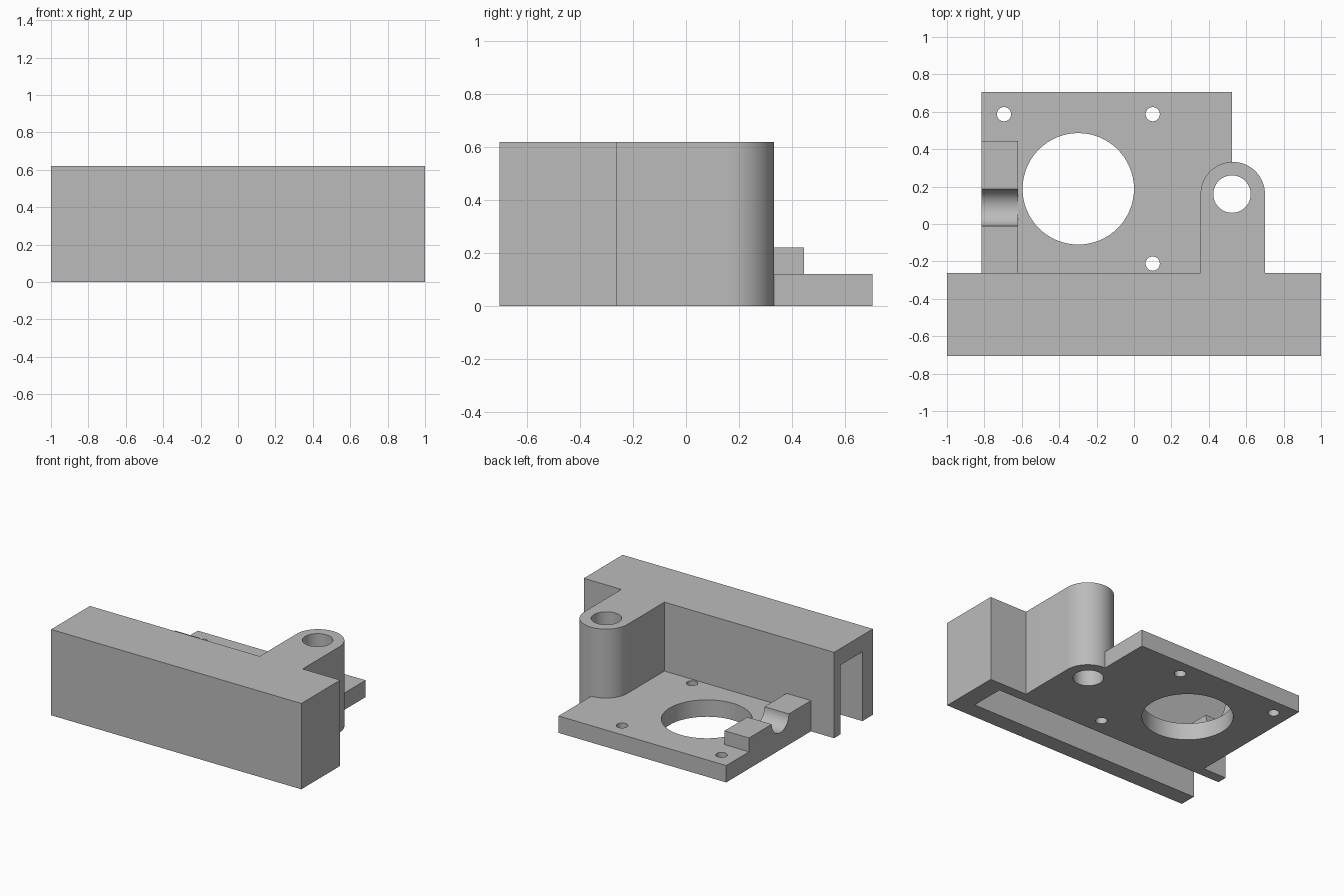
import bpy
import bmesh
from math import cos, sin, pi, radians
from mathutils import Matrix

if "Cube" in bpy.data.objects:
    bpy.data.objects.remove(bpy.data.objects["Cube"], do_unlink=True)

GREY = (0.5, 0.5, 0.5, 1)
grey = bpy.data.materials.new("plain grey")
grey.diffuse_color = GREY
grey.use_nodes = True
grey.node_tree.nodes["Principled BSDF"].inputs["Base Color"].default_value = GREY

HEIGHT, PLATE_TOP, RAIL_TOP = 0.62, 0.122, 0.222
BLOCK_BACK = -0.262
BOSS_X, BOSS_Y, BOSS_R = 0.528, 0.16, 0.172


def finish(name, bm):
    bmesh.ops.recalc_face_normals(bm, faces=bm.faces)
    mesh = bpy.data.meshes.new(name)
    bm.to_mesh(mesh)
    bm.free()
    mesh.materials.append(grey)
    obj = bpy.data.objects.new(name, mesh)
    bpy.context.collection.objects.link(obj)
    return obj


def prism(name, outline, z0, z1):
    """Extrude an outline in the ground plane from z0 to z1."""
    bm = bmesh.new()
    face = bm.faces.new([bm.verts.new((x, y, z0)) for x, y in outline])
    side = bmesh.ops.extrude_face_region(bm, geom=[face])["geom"]
    top = [v for v in side if isinstance(v, bmesh.types.BMVert)]
    bmesh.ops.translate(bm, verts=top, vec=(0, 0, z1 - z0))
    return finish(name, bm)


def box(name, x0, x1, y0, y1, z0, z1):
    return prism(name, [(x0, y0), (x1, y0), (x1, y1), (x0, y1)], z0, z1)


def cylinder(name, centre, radius, length, axis="Z", sides=64):
    bm = bmesh.new()
    turn = Matrix.Rotation(pi / 2, 4, "Y") if axis == "X" else Matrix()
    bmesh.ops.create_cone(bm, cap_ends=True, segments=sides, radius1=radius,
                          radius2=radius, depth=length,
                          matrix=Matrix.Translation(centre) @ turn)
    return finish(name, bm)


def combine(target, other, operation):
    """Apply a boolean and remove the helper object."""
    mod = target.modifiers.new(operation.lower(), "BOOLEAN")
    mod.operation, mod.object, mod.solver = operation, other, "EXACT"
    graph = bpy.context.evaluated_depsgraph_get()
    target_mesh = bpy.data.meshes.new_from_object(target.evaluated_get(graph))
    target.modifiers.clear()
    target.data = target_mesh
    bpy.data.objects.remove(other, do_unlink=True)


# Tall front block with the round-ended boss growing from its back
arc = [(BOSS_X + BOSS_R * cos(pi * i / 32), BOSS_Y + BOSS_R * sin(pi * i / 32))
       for i in range(33)]
outline = ([(-1, -0.705), (1, -0.705), (1, BLOCK_BACK), (BOSS_X + BOSS_R, BLOCK_BACK)]
           + arc + [(BOSS_X - BOSS_R, BLOCK_BACK), (-1, BLOCK_BACK)])
bracket = prism("mounting_bracket", outline, 0, HEIGHT)

# Base plate and raised side rail, both sunk slightly into the block
combine(bracket, box("base_plate", -0.815, 0.525, -0.29, 0.705, 0, PLATE_TOP), "UNION")
combine(bracket, box("side_rail", -0.815, -0.62, -0.29, 0.445, 0.05, RAIL_TOP), "UNION")

# Channel under the block, open at its right end
combine(bracket, box("channel", -1.2, 0.865, -0.585, -0.335, -0.2, 0.5), "DIFFERENCE")

# Half-round notch across the rail
combine(bracket, cylinder("rail_notch", (-0.72, 0.088, RAIL_TOP), 0.098, 0.4, "X"),
        "DIFFERENCE")

# Vertical holes: large opening, boss bore and three screw holes
holes = [(-0.298, 0.188, 0.298), (BOSS_X - 0.004, BOSS_Y, 0.1),
         (-0.695, 0.587, 0.038), (0.1, 0.587, 0.038), (0.1, -0.212, 0.038)]
for x, y, r in holes:
    combine(bracket, cylinder("hole", (x, y, 0.3), r, 1.2), "DIFFERENCE")

# Smooth round walls, crisp edges
bpy.ops.object.select_all(action="DESELECT")
bracket.select_set(True)
bpy.context.view_layer.objects.active = bracket
bpy.ops.object.shade_smooth_by_angle(angle=radians(30))
